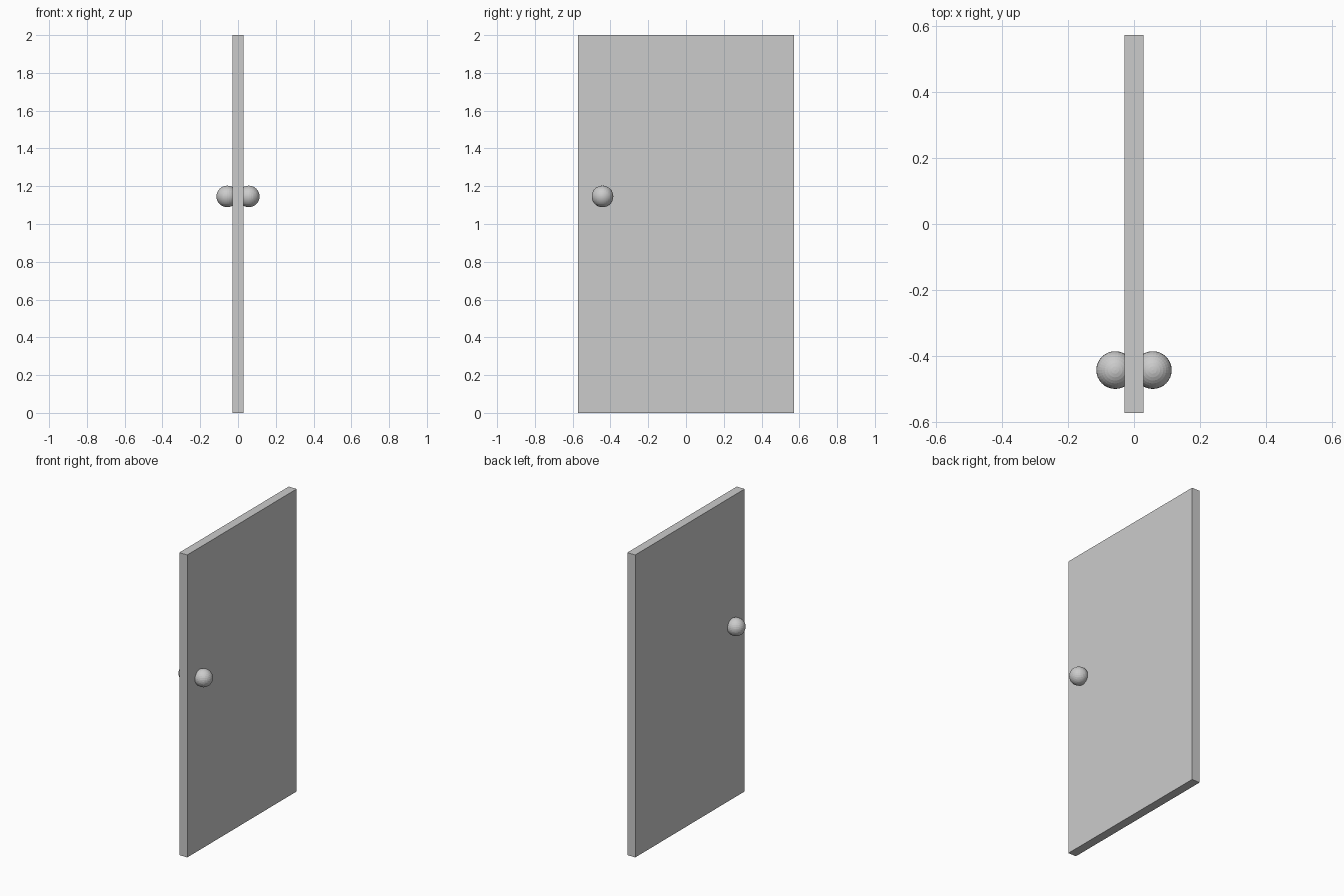
import bpy

if "Cube" in bpy.data.objects:
    bpy.data.objects.remove(bpy.data.objects["Cube"])

THICK, WIDTH, HEIGHT = 0.058, 1.143, 2.0
KNOB_R, KNOB_Y, KNOB_Z = 0.057, -0.442, 1.146

# Door slab
bpy.ops.mesh.primitive_cube_add(size=1, location=(0, 0, HEIGHT / 2))
door = bpy.context.object
door.name = "door_panel"
door.scale = (THICK, WIDTH, HEIGHT)
bpy.ops.object.transform_apply(location=False, rotation=False, scale=True)

# Round knob on each face, partly sunk into the slab
for name, side in (("knob_left", -1), ("knob_right", 1)):
    bpy.ops.mesh.primitive_uv_sphere_add(
        segments=32, ring_count=16, radius=KNOB_R,
        location=(side * 0.057, KNOB_Y, KNOB_Z))
    knob = bpy.context.object
    knob.name = name
